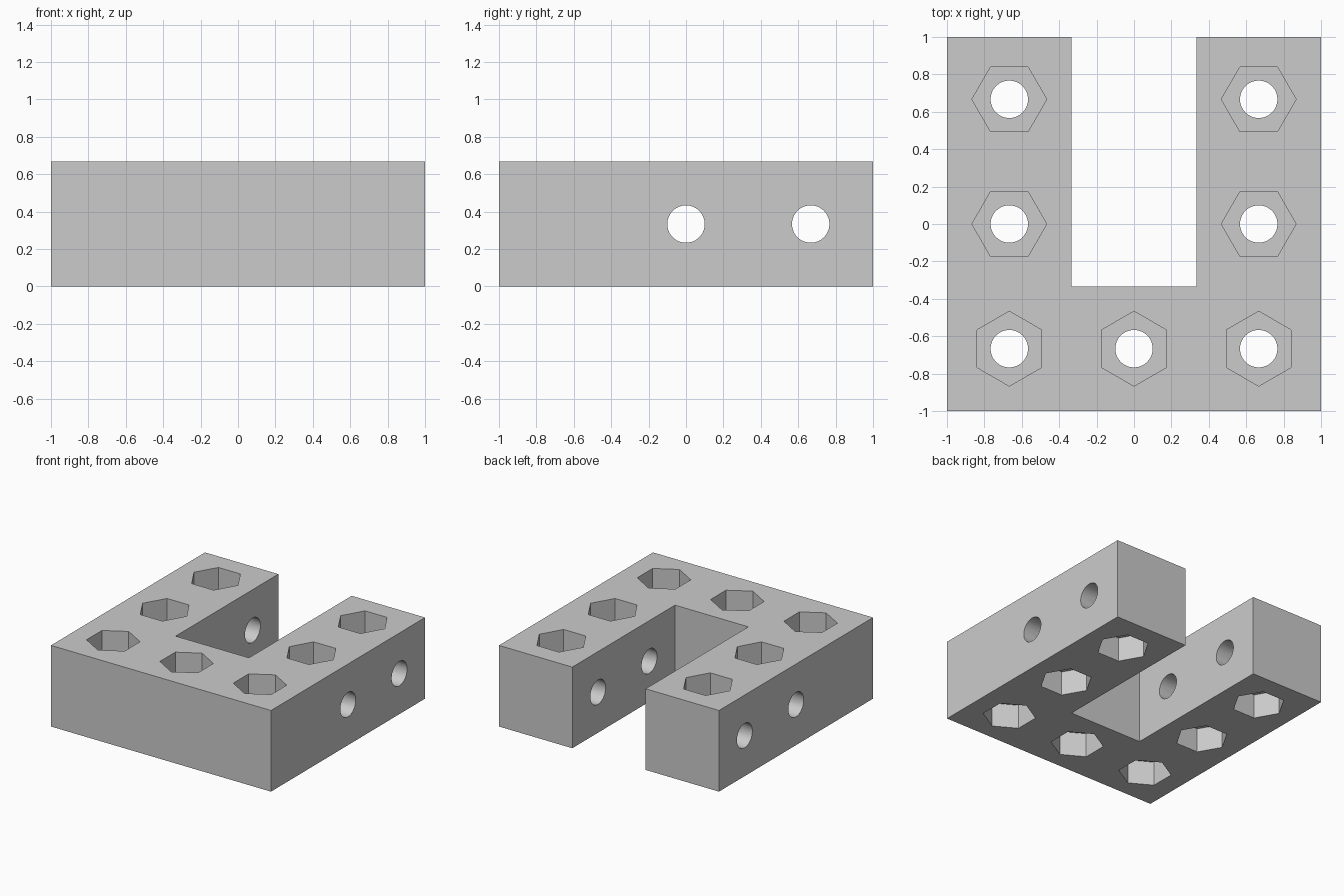
import bpy, bmesh
from math import pi
from mathutils import Matrix, Vector

if "Cube" in bpy.data.objects:
    bpy.data.objects.remove(bpy.data.objects["Cube"])

T = 2 / 3          # grid pitch and block height
R_HOLE = 0.1       # bore radius
R_HEX = 0.2        # hex pocket corner radius
DEPTH = 0.2        # hex pocket depth


def make_object(name, bm):
    mesh = bpy.data.meshes.new(name)
    bm.to_mesh(mesh)
    bm.free()
    obj = bpy.data.objects.new(name, mesh)
    bpy.context.collection.objects.link(obj)
    return obj


def add_prism(bm, centre, radius, length, sides, rot):
    bmesh.ops.create_cone(bm, cap_ends=True, segments=sides, radius1=radius,
                          radius2=radius, depth=length,
                          matrix=Matrix.Translation(centre) @ rot)


# U-shaped block, extruded from its outline
bm = bmesh.new()
outline = [(-1, -1), (1, -1), (1, 1), (T / 2, 1), (T / 2, -T / 2),
           (-T / 2, -T / 2), (-T / 2, 1), (-1, 1)]
face = bm.faces.new([bm.verts.new((x, y, 0)) for x, y in outline])
ext = bmesh.ops.extrude_face_region(bm, geom=[face])
bmesh.ops.translate(bm, vec=(0, 0, T),
                    verts=[v for v in ext["geom"] if isinstance(v, bmesh.types.BMVert)])
bmesh.ops.recalc_face_normals(bm, faces=bm.faces)
block = make_object("u_block", bm)

# Hole positions: three along the base, two on each arm
spots = [(x, -T) for x in (-T, 0, T)] + [(x, y) for x in (-T, T) for y in (0, T)]

pockets, bores, cross = bmesh.new(), bmesh.new(), bmesh.new()
for x, y in spots:
    # Create_cone starts with a corner on +y; the arm pockets point along x
    turn = Matrix.Rotation(pi / 2 if y > -0.5 else 0, 4, 'Z')
    for z in (0, T):
        add_prism(pockets, Vector((x, y, z)), R_HEX, 2 * DEPTH, 6, turn)
    add_prism(bores, Vector((x, y, T / 2)), R_HOLE, 1, 48, Matrix())

# Cross bores through both arms
for y in (0, T):
    add_prism(cross, Vector((0, y, T / 2)), R_HOLE, 2.4, 48, Matrix.Rotation(pi / 2, 4, 'Y'))

# Cut everything out of the block
cutters = [make_object("hex_pocket_cutter", pockets),
           make_object("bore_cutter", bores),
           make_object("cross_bore_cutter", cross)]
bpy.context.view_layer.objects.active = block
block.select_set(True)
for cutter in cutters:
    mod = block.modifiers.new(cutter.name, 'BOOLEAN')
    mod.operation, mod.solver, mod.object = 'DIFFERENCE', 'EXACT', cutter
    bpy.ops.object.modifier_apply(modifier=mod.name)
    bpy.data.objects.remove(cutter)

bpy.ops.object.shade_smooth_by_angle(angle=pi / 6)
